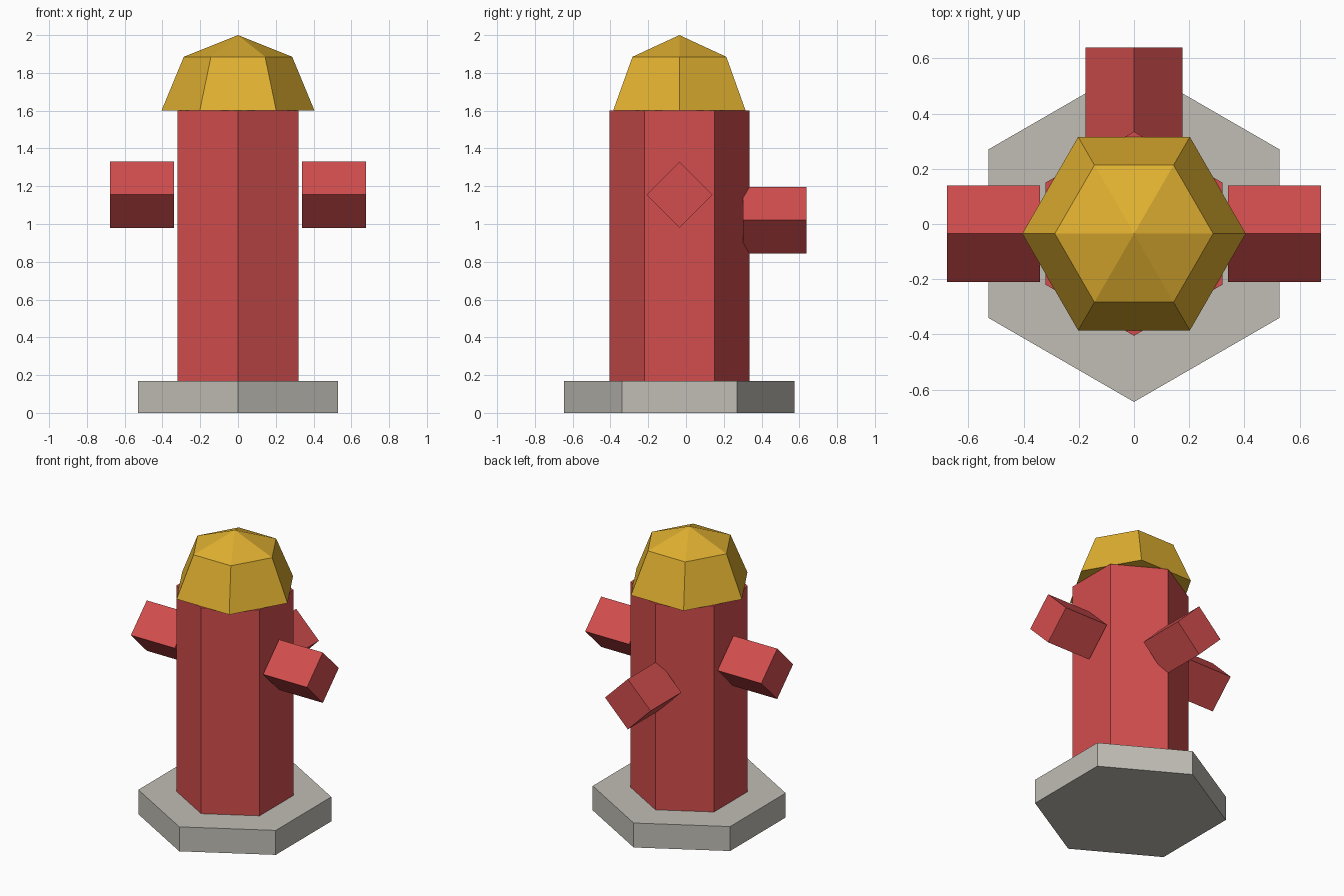
import bpy, bmesh
from math import cos, sin, pi
from mathutils import Matrix, Vector

cube = bpy.data.objects.get("Cube")
if cube:
    bpy.data.objects.remove(cube, do_unlink=True)

AXIS_Y = -0.035  # the upright axis sits slightly forward of the origin


def material(name, color):
    mat = bpy.data.materials.new(name)
    mat.use_nodes = True
    mat.diffuse_color = color
    mat.node_tree.nodes["Principled BSDF"].inputs["Base Color"].default_value = color
    return mat


def loft(name, mat, sides, rings, start=0.0, place=Matrix()):
    """Flat-sided solid from (radius, height) rings; radius 0 makes a point."""
    bm = bmesh.new()
    loops = []
    for radius, z in rings:
        count = sides if radius else 1
        angles = [start + 2 * pi * i / sides for i in range(count)]
        loops.append([bm.verts.new((radius * cos(a), radius * sin(a), z)) for a in angles])
    for low, high in zip(loops, loops[1:]):
        for i in range(sides):
            j = (i + 1) % sides
            if len(high) == 1:
                bm.faces.new((low[i], low[j], high[0]))
            else:
                bm.faces.new((low[i], low[j], high[j], high[i]))
    bm.faces.new(loops[0][::-1])
    if len(loops[-1]) > 1:
        bm.faces.new(loops[-1])
    bm.transform(place)
    bmesh.ops.recalc_face_normals(bm, faces=bm.faces)
    mesh = bpy.data.meshes.new(name)
    bm.to_mesh(mesh)
    bm.free()
    mesh.materials.append(mat)
    obj = bpy.data.objects.new(name, mesh)
    bpy.context.collection.objects.link(obj)
    return obj


red = material("hydrant red", (0.65, 0.075, 0.075, 1))
grey = material("stone grey", (0.53, 0.51, 0.46, 1))
yellow = material("cap yellow", (0.74, 0.43, 0.03, 1))

# Hexagonal base, barrel and faceted cap
upright = Matrix.Translation((0, AXIS_Y, 0))
loft("base", grey, 6, [(0.61, 0), (0.61, 0.17)], pi / 6, upright)
loft("barrel", red, 6, [(0.37, 0.17), (0.37, 1.6)], pi / 6, upright)
loft("cap", yellow, 6, [(0.405, 1.6), (0.287, 1.885), (0, 2.0)], 0, upright)

# Square outlets standing on edge: one each side and a lower one at the back
outlets = [
    ("left_outlet", (1, 0, 0), (0.34, AXIS_Y, 1.155)),
    ("right_outlet", (-1, 0, 0), (-0.34, AXIS_Y, 1.155)),
    ("back_outlet", (0, 1, 0), (0, 0.302, 1.02)),
]
for name, direction, root in outlets:
    turn = Vector(direction).to_track_quat("Z", "Y").to_matrix().to_4x4()
    loft(name, red, 4, [(0.175, 0), (0.175, 0.337)], 0, Matrix.Translation(root) @ turn)
